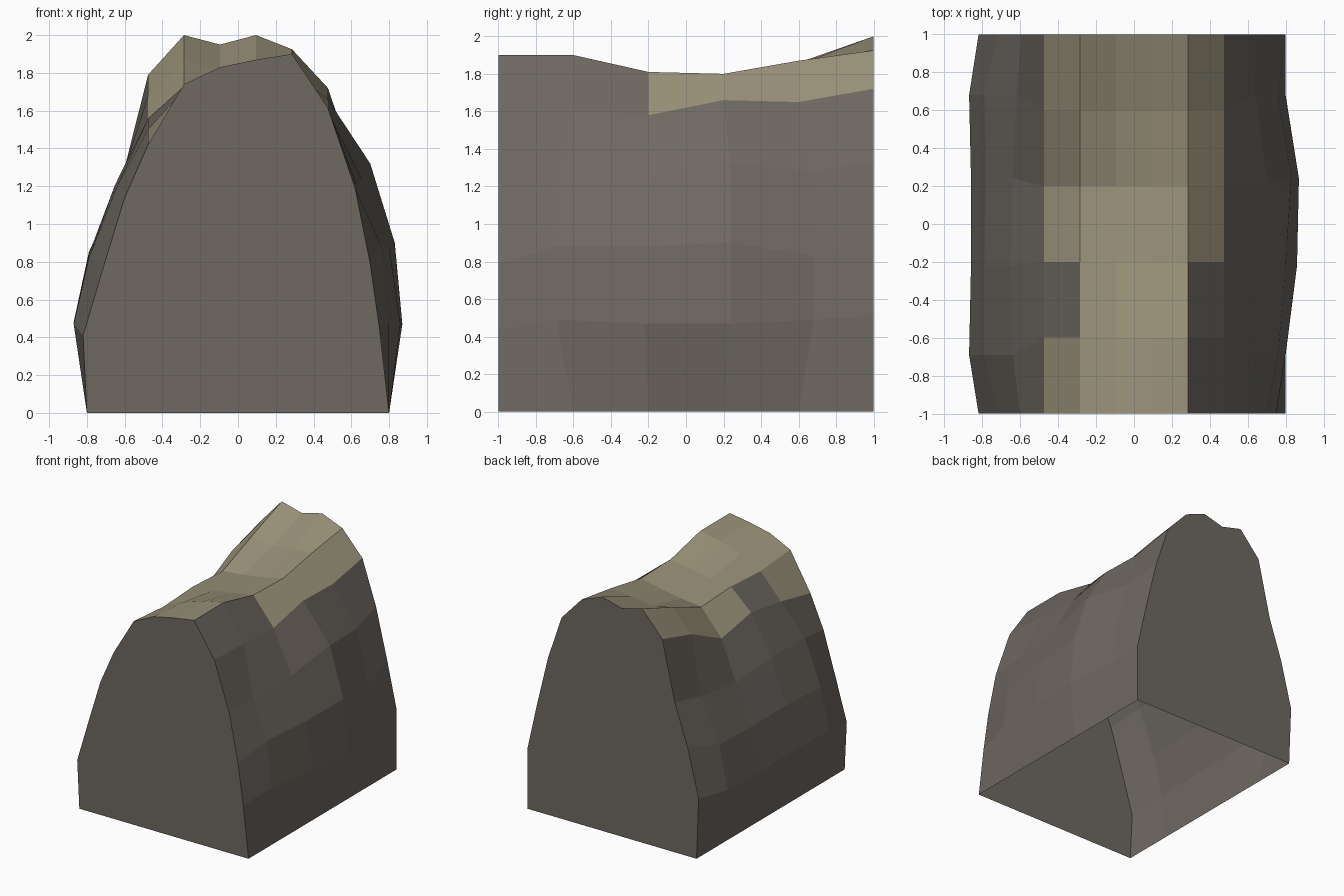
import bpy
import bmesh

default_cube = bpy.data.objects.get("Cube")
if default_cube:
    bpy.data.objects.remove(default_cube, do_unlink=True)


def make_material(name, colour):
    material = bpy.data.materials.new(name)
    material.use_nodes = True
    material.diffuse_color = colour
    material.node_tree.nodes["Principled BSDF"].inputs["Base Color"].default_value = colour
    return material


stone = make_material("dark_stone", (0.156, 0.138, 0.12, 1))
earth = make_material("dry_earth", (0.319, 0.283, 0.191, 1))

# Stations from front to back, with the loose spacing of the side walls
STATIONS = [-1, -0.6, -0.2, 0.2, 0.6, 1]
WALL_STATIONS = [-1, -0.69, -0.22, 0.24, 0.68, 1]
HALF_BASE = 0.8

# Crest heights: one row per lengthwise line, each from front to back
CREST_X = [-0.476, -0.286, -0.095, 0.095, 0.286, 0.476]
CREST_Z = [
    [1.42, 1.5, 1.56, 1.49, 1.68, 1.79],
    [1.74, 1.71, 1.73, 1.71, 1.86, 2.0],
    [1.83, 1.8, 1.75, 1.73, 1.82, 1.95],
    [1.87, 1.86, 1.78, 1.76, 1.85, 2.0],
    [1.9, 1.9, 1.81, 1.8, 1.87, 1.925],
    [1.615, 1.6, 1.58, 1.66, 1.65, 1.72],
]

# Side wall lines, lowest first: outward reach and height, front to back
LEFT_WALL = [
    ([0.75, 0.8, 0.86, 0.87, 0.8, 0.8], [0.44, 0.49, 0.47, 0.47, 0.49, 0.51]),
    ([0.7, 0.76, 0.8, 0.83, 0.76, 0.71], [0.79, 0.88, 0.88, 0.9, 0.83, 0.91]),
    ([0.62, 0.63, 0.66, 0.7, 0.64, 0.605], [1.19, 1.2, 1.23, 1.32, 1.28, 1.34]),
]
RIGHT_WALL = [
    ([0.82, 0.87, 0.86, 0.86, 0.87, 0.82], [0.41, 0.47, 0.47, 0.47, 0.48, 0.52]),
    ([0.71, 0.79, 0.79, 0.78, 0.79, 0.715], [0.78, 0.82, 0.84, 0.83, 0.85, 0.93]),
    ([0.6, 0.64, 0.65, 0.64, 0.62, 0.595], [1.14, 1.2, 1.21, 1.17, 1.22, 1.28]),
]


def wall_lines(wall, side):
    """Lengthwise lines of one wall, from the ground up."""
    lines = [[(side * HALF_BASE, y, 0) for y in STATIONS]]
    for reach, height in wall:
        lines.append([(side * x, y, z) for x, y, z in zip(reach, WALL_STATIONS, height)])
    return lines


crest = [[(x, y, z) for y, z in zip(STATIONS, row)] for x, row in zip(CREST_X, CREST_Z)]
right_lines = wall_lines(RIGHT_WALL, -1)
left_lines = wall_lines(LEFT_WALL, 1)
lines = right_lines + crest + left_lines[::-1]

# Strip numbers of the earth-covered crest
first_strip = len(right_lines)
last_strip = first_strip + len(crest) - 2


def is_earth(strip, bay):
    if strip == first_strip:
        return bay != 1
    if strip == last_strip:
        return bay >= 2
    return first_strip < strip < last_strip


# Loft the faceted shell between neighbouring lines
bm = bmesh.new()
grid = [[bm.verts.new(point) for point in line] for line in lines]
for strip, (a, b) in enumerate(zip(grid, grid[1:])):
    for bay in range(len(STATIONS) - 1):
        face = bm.faces.new((a[bay], a[bay + 1], b[bay + 1], b[bay]))
        face.material_index = int(is_earth(strip, bay))

# Flat cut ends; the underside stays open
bm.faces.new([line[0] for line in grid])
bm.faces.new([line[-1] for line in reversed(grid)])
bmesh.ops.recalc_face_normals(bm, faces=bm.faces)
if sum(f.normal.z * f.calc_area() for f in bm.faces) < 0:
    bmesh.ops.reverse_faces(bm, faces=bm.faces)

mesh = bpy.data.meshes.new("ridge_segment")
bm.to_mesh(mesh)
bm.free()
mesh.materials.append(stone)
mesh.materials.append(earth)
ridge = bpy.data.objects.new("ridge_segment", mesh)
bpy.context.collection.objects.link(ridge)
